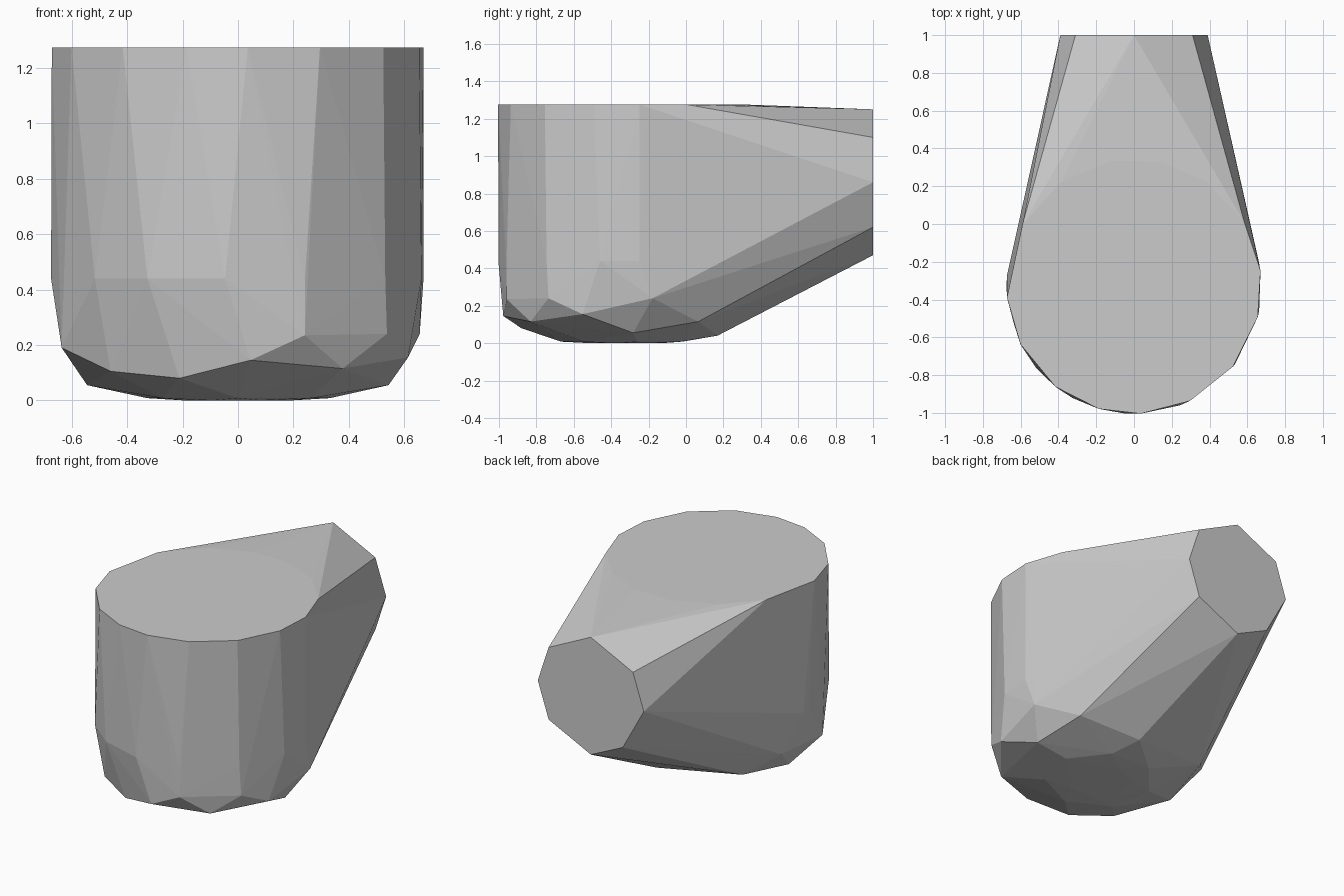
import bpy
import bmesh
from math import sin, cos, radians

default_cube = bpy.data.objects.get("Cube")
if default_cube:
    bpy.data.objects.remove(default_cube, do_unlink=True)

CENTRE_Y = -0.33
RADIUS = 0.675
RIM_Z = 1.275
WALL_Z = 0.44
DOME_HEIGHT = 0.3


def polar(angle, radius, z):
    a = radians(angle)
    return (radius * cos(a), CENTRE_Y + radius * sin(a), z)


def dome_radius(z):
    """Rounded profile of the underside, widening to the full radius."""
    return RADIUS * (1 - max(0, 1 - z / DOME_HEIGHT) ** 3) ** (1 / 3.7)


# Flat round rim and the foot of the upright wall
rim_angles = (7, -14, -39, -64, -87, -106, -128, -153, -175,
              151, 125, 100, 78, 55, 30)
wall_angles = (7, -11, -38, -69, -94, -119, -140, 180, 175)
points = [polar(angle, RADIUS, RIM_Z) for angle in rim_angles]
points += [polar(angle, RADIUS, WALL_Z) for angle in wall_angles]

# Uneven facets of the rounded underside: angle and height
dome_facets = ((-86, .145), (-69, .235), (-53, .115), (-37, .24), (-20, .155),
               (5, .055), (13, .24), (39, .115), (79, .04), (-111, .08),
               (-138, .105), (-163, .19), (177, .055), (139, .11), (160, .22))
points += [polar(angle, dome_radius(z), z) for angle, z in dome_facets]

# Nearly flat base
for step in range(7):
    points.append(polar(step * 51 - 90, dome_radius(.008), .008))
    points.append(polar(step * 51 - 65, .2, 0))

# Eight-sided end face at the back
end_profile = ((0, 1.25), (.31, 1.10), (.39, .86), (.31, .62),
               (0, .47), (-.235, .58), (-.39, .86), (-.31, 1.10))
points += [(x, 1, z) for x, z in end_profile]

# Wrap everything in one faceted shell
mesh = bpy.data.meshes.new("faceted_body")
bm = bmesh.new()
for point in points:
    bm.verts.new(point)
hull = bmesh.ops.convex_hull(bm, input=bm.verts)
loose = [v for v in bm.verts if not v.link_faces]
bmesh.ops.delete(bm, geom=loose, context='VERTS')
bmesh.ops.recalc_face_normals(bm, faces=bm.faces)
bmesh.ops.dissolve_limit(bm, angle_limit=radians(0.3),
                         verts=bm.verts, edges=bm.edges)
for face in bm.faces:
    face.smooth = False
bm.to_mesh(mesh)
bm.free()

body = bpy.data.objects.new("faceted_body", mesh)
bpy.context.collection.objects.link(body)

# Plain grey surface
grey = bpy.data.materials.new("plain_grey")
grey.use_nodes = True
colour = (0.6, 0.6, 0.6, 1)
grey.diffuse_color = colour
grey.node_tree.nodes["Principled BSDF"].inputs["Base Color"].default_value = colour
mesh.materials.append(grey)
